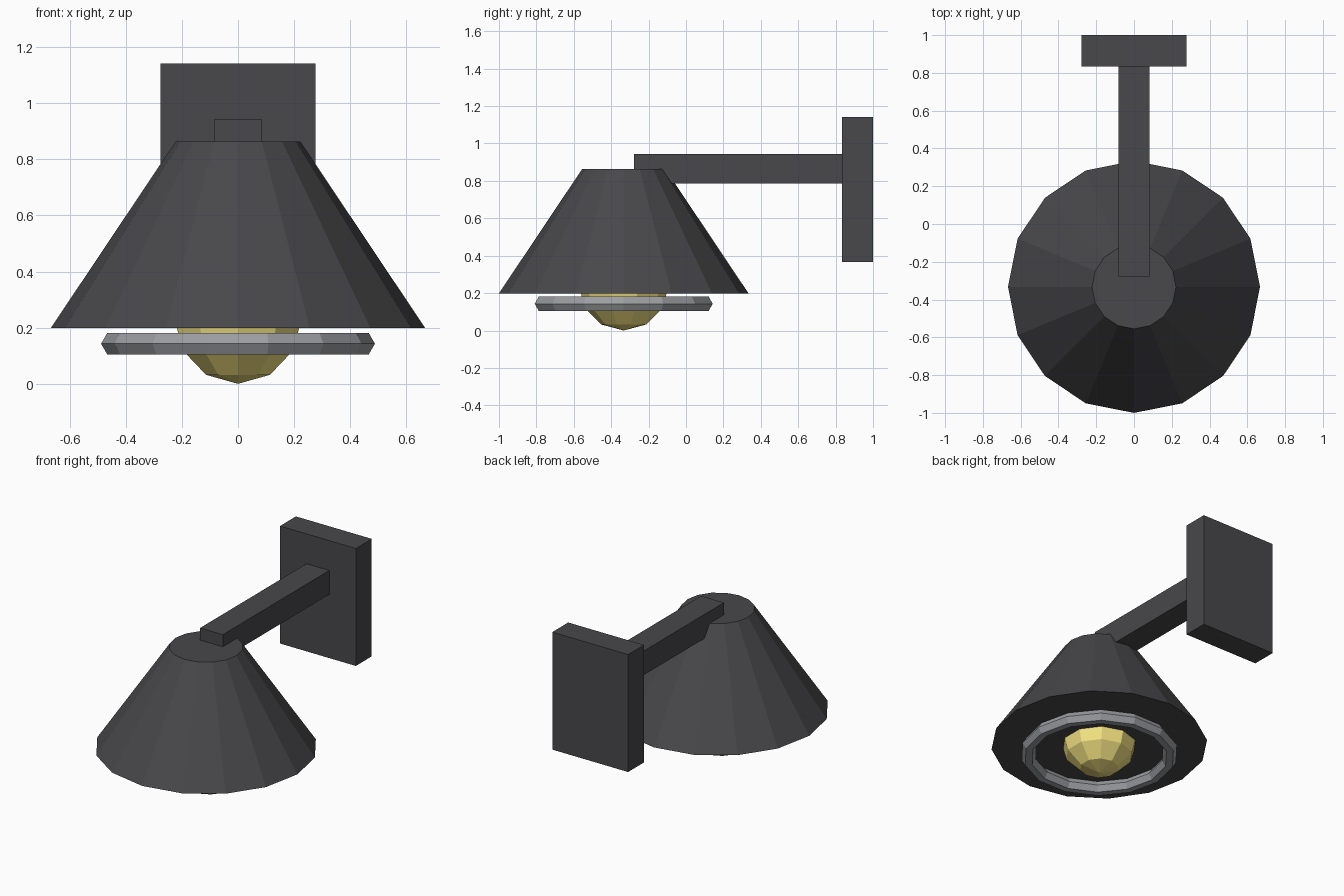
import bpy, bmesh, math
from mathutils import Matrix

if "Cube" in bpy.data.objects:
    bpy.data.objects.remove(bpy.data.objects["Cube"])

LAMP_Y = -0.333


def material(name, color):
    m = bpy.data.materials.new(name)
    m.diffuse_color = (*color, 1)
    m.use_nodes = True
    m.node_tree.nodes["Principled BSDF"].inputs["Base Color"].default_value = m.diffuse_color
    return m


dark = material("dark_metal", (0.065, 0.065, 0.07))
silver = material("silver_metal", (0.33, 0.34, 0.36))
glow = material("warm_glass", (0.9, 0.76, 0.22))


def finish(name, bm, mat):
    bmesh.ops.recalc_face_normals(bm, faces=bm.faces)
    me = bpy.data.meshes.new(name)
    bm.to_mesh(me)
    bm.free()
    me.materials.append(mat)
    ob = bpy.data.objects.new(name, me)
    bpy.context.collection.objects.link(ob)
    return ob


def box(name, lo, hi, mat):
    bm = bmesh.new()
    size = [b - a for a, b in zip(lo, hi)]
    mid = [(a + b) / 2 for a, b in zip(lo, hi)]
    bmesh.ops.create_cube(bm, size=1, matrix=Matrix.Translation(mid) @ Matrix.Diagonal((*size, 1)))
    return finish(name, bm, mat)


# Wall plate and arm
box("wall_plate", (-0.277, 0.834, 0.365), (0.277, 1.0, 1.141), dark)
box("arm", (-0.083, -0.277, 0.785), (0.083, 0.834, 0.944), dark)

# Sixteen-sided closed shade
bm = bmesh.new()
bmesh.ops.create_cone(bm, cap_ends=True, segments=16, radius1=0.667, radius2=0.222, depth=0.665,
                      matrix=Matrix.Translation((0, LAMP_Y, 0.199 + 0.3325)))
finish("shade", bm, dark)

# Faceted bulb
bm = bmesh.new()
bmesh.ops.create_uvsphere(bm, u_segments=10, v_segments=6, radius=0.24,
                          matrix=Matrix.Translation((0, LAMP_Y, 0.24)))
finish("bulb", bm, glow)

# Ring around the bulb
bpy.ops.mesh.primitive_torus_add(major_segments=14, minor_segments=6, major_radius=0.444,
                                 minor_radius=0.044, location=(0, LAMP_Y, 0.143))
ring = bpy.context.object
ring.name = "rim_ring"
ring.data.materials.append(silver)
ring.data.polygons.foreach_set("use_smooth", [False] * len(ring.data.polygons))
